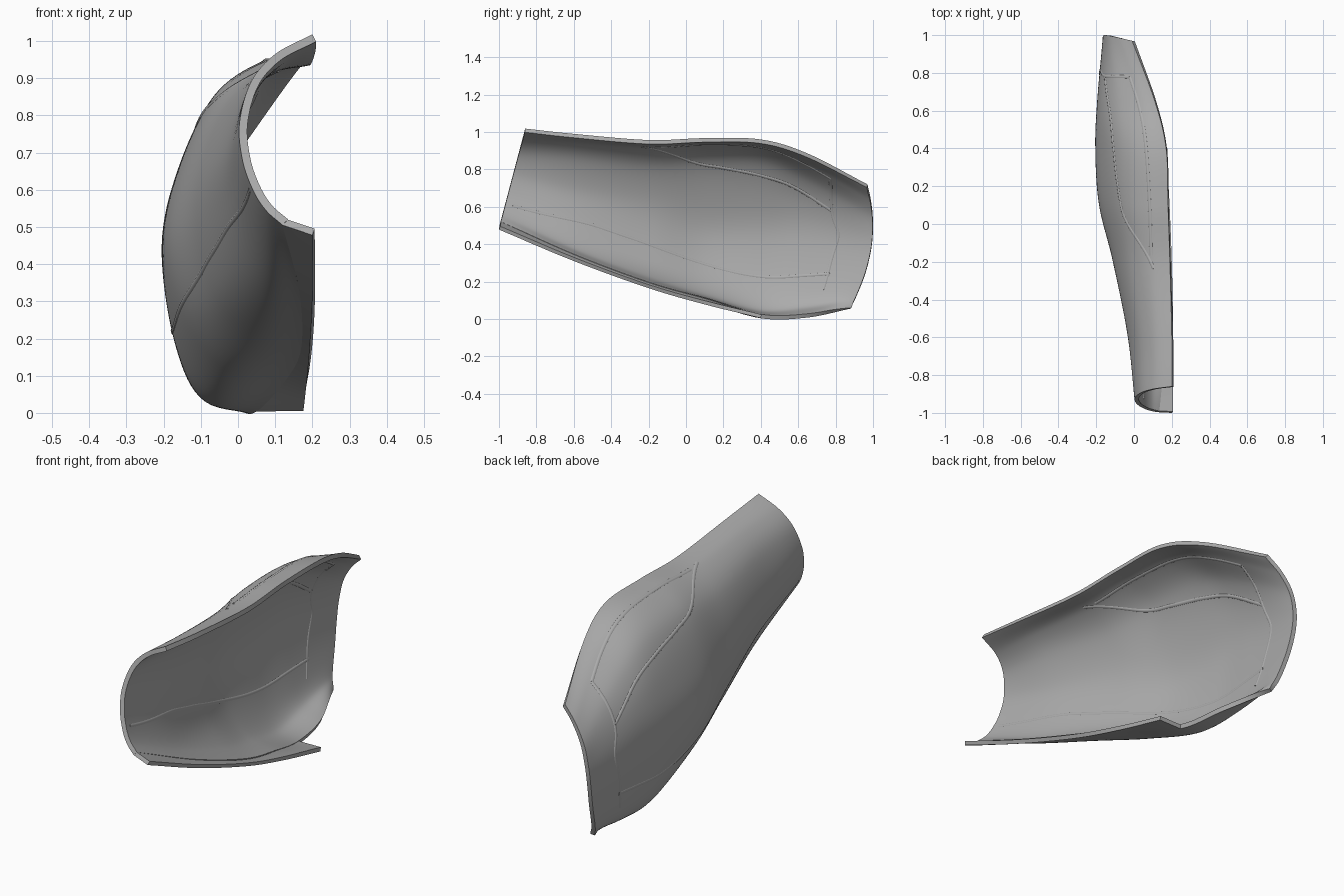
import bpy
from mathutils import Vector

cube = bpy.data.objects.get("Cube")
if cube:
    bpy.data.objects.remove(cube)

grey = bpy.data.materials.new("plain grey")
grey.use_nodes = True
COLOUR = (0.42, 0.42, 0.42, 1)
grey.diffuse_color = COLOUR
grey.node_tree.nodes["Principled BSDF"].inputs["Base Color"].default_value = COLOUR

WALL = 0.022

# Cross-sections (x, z) from upper rim to lower rim, front to rear
SECTIONS = [
    [(.2, 1.018), (.1, .965), (.035, .89), (.004, .78), (.012, .68), (.04, .6), (.075, .545), (.12, .505)],
    [(.2, .99), (.1, .95), (.02, .86), (-.03, .7), (-.02, .56), (.02, .44), (.08, .36), (.165, .325)],
    [(.19, .957), (.08, .93), (-.03, .83), (-.1, .65), (-.108, .48), (-.06, .31), (.04, .21), (.17, .175)],
    [(.18, .967), (.07, .945), (-.06, .85), (-.15, .65), (-.185, .45), (-.14, .25), (-.03, .115), (.13, .09)],
    [(.17, .96), (.05, .93), (-.07, .84), (-.16, .66), (-.205, .45), (-.17, .2), (-.085, .04), (.05, .004)],
    [(.11, .885), (.02, .84), (-.09, .75), (-.165, .61), (-.195, .44), (-.17, .21), (-.115, .06), (0, .008)],
    [(-.01, .72), (-.08, .65), (-.135, .56), (-.16, .46), (-.165, .36), (-.155, .24), (-.135, .12), (-.11, .055)],
]
STATIONS = [None, -.6, -.2, .1, .4, .65, None]


def place(row, x, z):
    """Both ends are cut on a slant or an arc; the middle rows are square."""
    if row == 0:
        y = -.86 - (1.018 - z) * .265
    elif row == len(STATIONS) - 1:
        y = 1 - .62 * (z - .5) ** 2
    else:
        y = STATIONS[row]
    return Vector((x, y, z))


NET = [[place(r, x, z) for x, z in sec] for r, sec in enumerate(SECTIONS)]


def spline(points, t):
    """Smooth curve through points, t in 0..len-1."""
    last = len(points) - 1
    i = max(0, min(int(t), last - 1))
    f = t - i
    b, c = points[i], points[i + 1]
    a = points[i - 1] if i > 0 else b * 2 - c
    d = points[i + 2] if i + 2 <= last else c * 2 - b
    return (b * 2 + (c - a) * f + (a * 2 - b * 5 + c * 4 - d) * f ** 2
            + (b * 3 - a - c * 3 + d) * f ** 3) / 2


def shell_point(u, v):
    return spline([spline(row, v) for row in NET], u)


def middle_point(u, v):
    """Point halfway through the wall."""
    e = .01
    du = shell_point(u + e, v) - shell_point(u - e, v)
    dv = shell_point(u, v + e) - shell_point(u, v - e)
    return shell_point(u, v) - du.cross(dv).normalized() * WALL / 2


def finish(obj, angle):
    obj.data.materials.append(grey)
    bpy.ops.object.select_all(action='DESELECT')
    obj.select_set(True)
    bpy.context.view_layer.objects.active = obj
    bpy.ops.object.shade_smooth_by_angle(angle=angle)


def sheet(name, func, nu, nv, thickness):
    """Thick curved sheet from func(a, b), a and b in 0..1."""
    verts = [func(i / nu, j / nv) for i in range(nu + 1) for j in range(nv + 1)]
    w = nv + 1
    faces = [(i * w + j, (i + 1) * w + j, (i + 1) * w + j + 1, i * w + j + 1)
             for i in range(nu) for j in range(nv)]
    mesh = bpy.data.meshes.new(name)
    mesh.from_pydata(verts, [], faces)
    obj = bpy.data.objects.new(name, mesh)
    bpy.context.collection.objects.link(obj)
    solid = obj.modifiers.new("wall", 'SOLIDIFY')
    solid.thickness = thickness
    solid.offset = -1
    bpy.context.view_layer.objects.active = obj
    bpy.ops.object.modifier_apply(modifier="wall")
    finish(obj, .6)
    return obj


# Main curved guard
U, V = len(NET) - 1, len(NET[0]) - 1
sheet("guard_shell", lambda a, b: shell_point(a * U, b * V), 72, 56, WALL)

# Lower flange, from the shell's lower rim out to a straight edge
FLANGE_ROWS = 4
outer = [Vector(p) for p in [(.2, -1, .478), (.2, -.6, .31), (.192, -.2, .165), (.184, .1, .078), (.176, .4, .005)]]


def flange_point(a, b):
    u = a * FLANGE_ROWS
    return shell_point(u, V).lerp(spline(outer, u), b)


sheet("lower_flange", flange_point, 40, 4, WALL * .9)

# Panel seams: side-view (y, z) points laid into the wall
STEP = 10
LOOKUP = [(i / STEP, j / STEP, shell_point(i / STEP, j / STEP))
          for i in range(U * STEP + 1) for j in range(V * STEP + 1)]


def locate(y, z):
    u, v, _ = min(LOOKUP, key=lambda s: (s[2].y - y) ** 2 + (s[2].z - z) ** 2)
    return Vector((u, v))


def seam(name, side_points):
    path = [locate(y, z) for y, z in side_points]
    count = 10 * (len(path) - 1)
    curve = bpy.data.curves.new(name, 'CURVE')
    curve.dimensions = '3D'
    curve.bevel_depth = WALL / 2 + .003
    curve.bevel_resolution = 3
    curve.use_fill_caps = True
    line = curve.splines.new('POLY')
    line.points.add(count)
    for k, point in enumerate(line.points):
        u, v = spline(path, k / 10)
        u, v = max(.02, min(U - .02, u)), max(.02, min(V - .02, v))
        point.co = (*middle_point(u, v), 1)
    obj = bpy.data.objects.new(name, curve)
    bpy.context.collection.objects.link(obj)
    bpy.ops.object.select_all(action='DESELECT')
    obj.select_set(True)
    bpy.context.view_layer.objects.active = obj
    bpy.ops.object.convert(target='MESH')
    finish(bpy.context.view_layer.objects.active, .8)


seam("upper_panel_lower_seam", [(-.22, .94), (0, .865), (.2, .82), (.4, .78), (.6, .7), (.8, .58)])
seam("upper_panel_upper_seam", [(-.16, .935), (.2, .948), (.45, .925), (.62, .85), (.77, .76)])
seam("rear_cuff_seam", [(.77, .76), (.8, .58), (.81, .45), (.79, .3), (.73, .15)])
seam("lower_panel_seam", [(-.95, .6), (-.6, .52), (-.3, .44), (.1, .28), (.4, .22), (.77, .24)])
